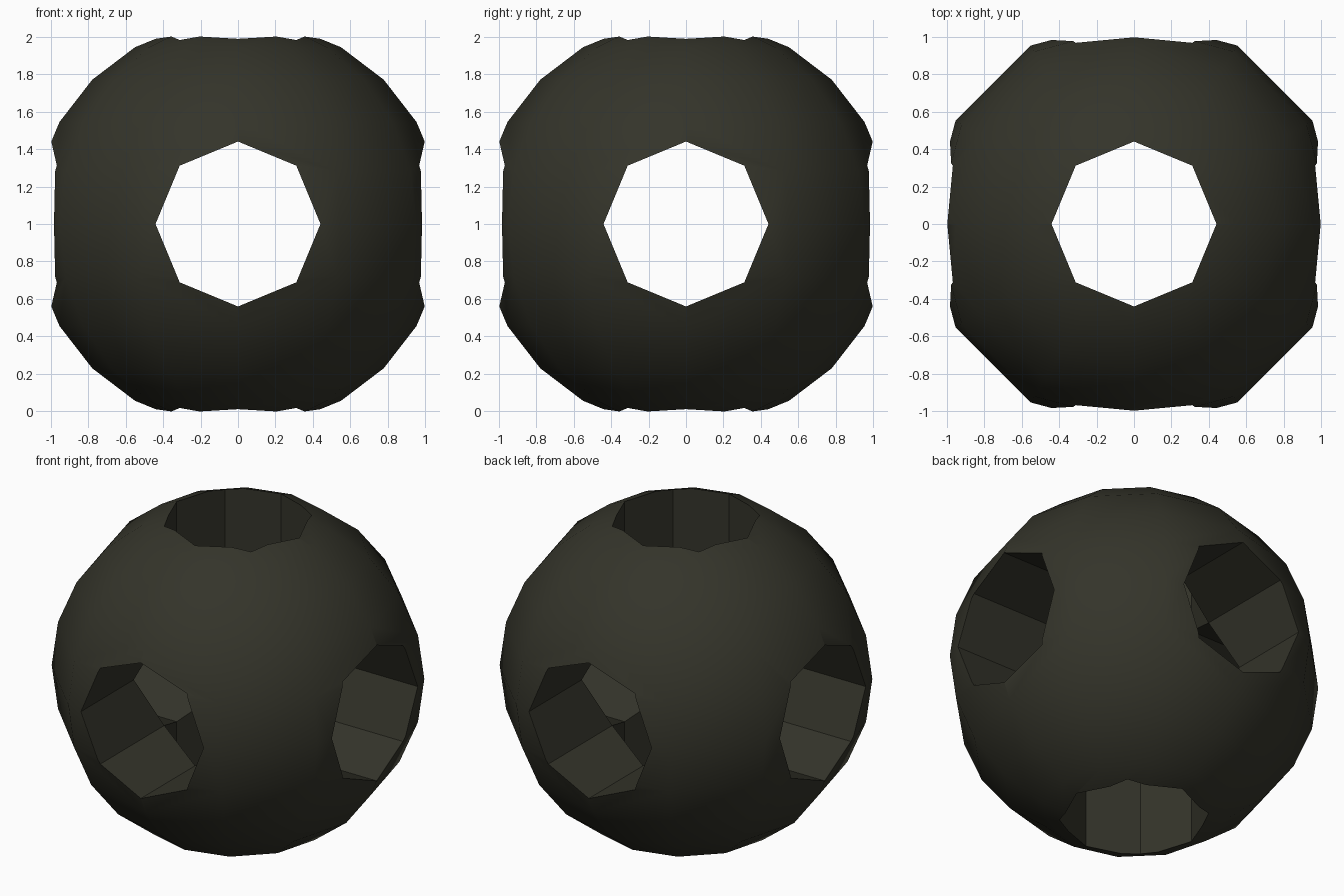
import bpy, math

if "Cube" in bpy.data.objects:
    bpy.data.objects.remove(bpy.data.objects["Cube"])

# Single dark olive colour
mat = bpy.data.materials.new("dark_olive")
mat.diffuse_color = (0.034, 0.034, 0.023, 1.0)
mat.use_nodes = True
mat.node_tree.nodes["Principled BSDF"].inputs["Base Color"].default_value = mat.diffuse_color

# Low-poly ball
bpy.ops.mesh.primitive_uv_sphere_add(segments=12, ring_count=12, radius=1.102, location=(0, 0, 1))
ball = bpy.context.object
ball.name = "pierced_ball"
ball.scale.z = 0.99
bpy.ops.object.transform_apply(location=False, rotation=False, scale=True)
ball.data.materials.append(mat)


def drill(rotation):
    """Cut an octagonal tunnel right through the ball, corners on the axes."""
    bpy.ops.mesh.primitive_cylinder_add(vertices=8, radius=0.441, depth=3,
                                        location=(0, 0, 1), rotation=rotation)
    cutter = bpy.context.object
    cutter.name = "tunnel_cutter"
    cutter.hide_render = True
    cutter.data.materials.append(mat)
    bpy.context.view_layer.objects.active = ball
    mod = ball.modifiers.new("tunnel", 'BOOLEAN')
    mod.operation = 'DIFFERENCE'
    mod.solver = 'EXACT'
    mod.object = cutter
    bpy.ops.object.modifier_apply(modifier=mod.name)
    bpy.data.objects.remove(cutter, do_unlink=True)


# Tunnels along z, y and x
for rot in ((0, 0, 0), (math.pi / 2, 0, 0), (0, math.pi / 2, 0)):
    drill(rot)

# Smooth ball surface, crisp tunnel walls and rims
bpy.ops.object.select_all(action='DESELECT')
ball.select_set(True)
bpy.context.view_layer.objects.active = ball
bpy.ops.object.shade_smooth_by_angle(angle=math.radians(35))
